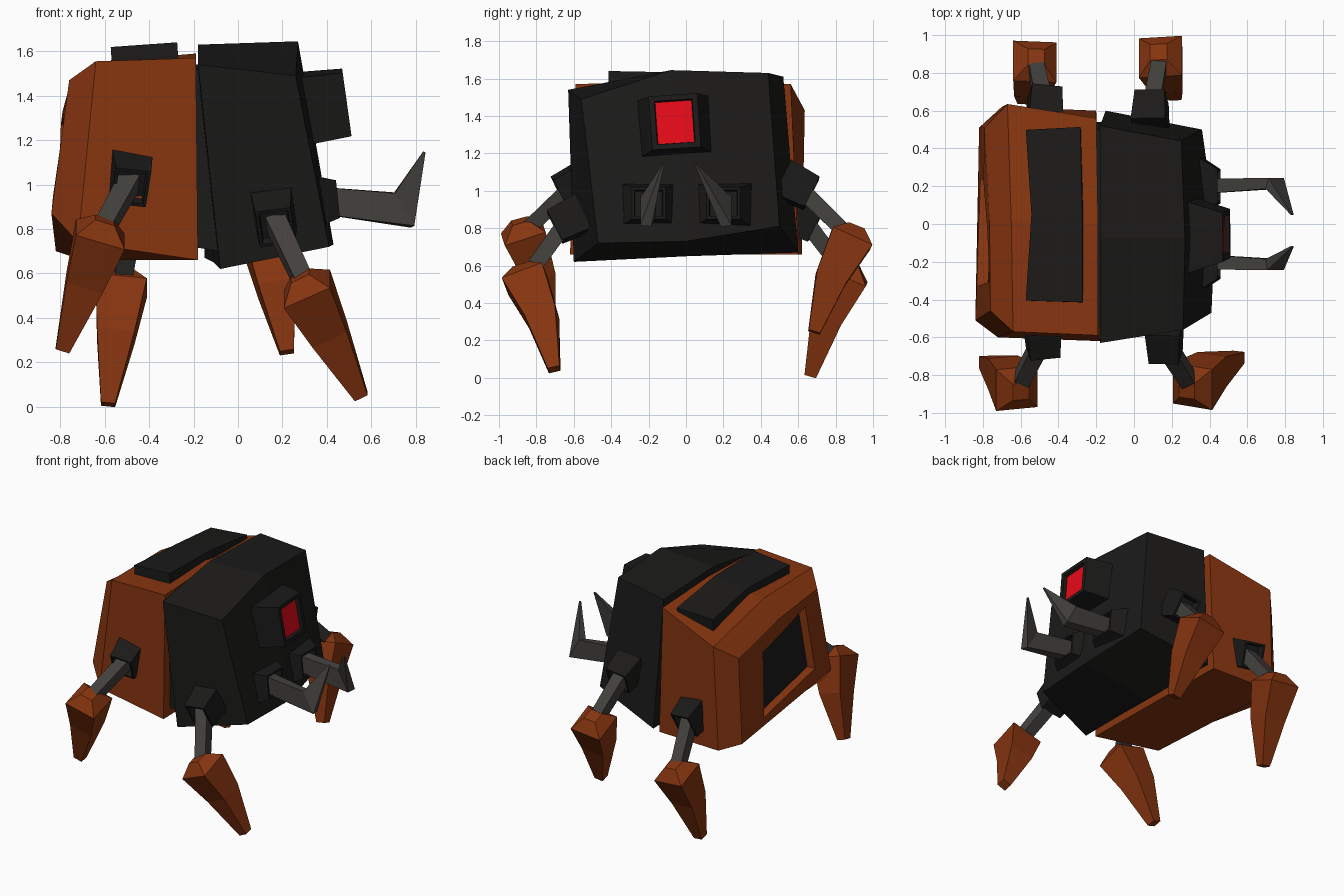
import bpy, bmesh
from mathutils import Vector as V

if "Cube" in bpy.data.objects:
    bpy.data.objects.remove(bpy.data.objects["Cube"])


def material(name, rgb):
    m = bpy.data.materials.new(name)
    m.diffuse_color = (*rgb, 1)
    m.use_nodes = True
    m.node_tree.nodes["Principled BSDF"].inputs["Base Color"].default_value = m.diffuse_color
    return m


ORANGE = material("orange", (0.24, 0.035, 0.005))
DARK = material("dark", (0.011, 0.0105, 0.01))
GREY = material("grey", (0.056, 0.052, 0.047))
RED = material("red", (0.8, 0.003, 0.009))


def finish(bm, name, mats):
    me = bpy.data.meshes.new(name)
    bm.to_mesh(me)
    bm.free()
    for m in mats:
        me.materials.append(m)
    ob = bpy.data.objects.new(name, me)
    bpy.context.collection.objects.link(ob)
    return ob


def sink(bm, face, depth):
    """Push a face inwards with steep walls and give it material 1."""
    bmesh.ops.inset_region(bm, faces=[face], thickness=0.006, depth=-depth)
    face.material_index = 1


def loft(bm, rings):
    """Skin closed rings of points, return the two end faces."""
    rings = [[bm.verts.new(p) for p in r] for r in rings]
    n = len(rings[0])
    for q, r in zip(rings, rings[1:]):
        for k in range(n):
            bm.faces.new((q[k], q[(k + 1) % n], r[(k + 1) % n], r[k]))
    ends = bm.faces.new(rings[0]), bm.faces.new(rings[-1])
    bmesh.ops.recalc_face_normals(bm, faces=bm.faces)
    return ends


def tube(name, pts, sizes, ref, mats, recess=None):
    """Four-sided loft along pts; sizes are half widths (along ref, across)."""
    bm = bmesh.new()
    pts = [V(p) for p in pts]
    rings = []
    for i, p in enumerate(pts):
        t = V()
        if i:
            t += (p - pts[i - 1]).normalized()
        if i < len(pts) - 1:
            t += (pts[i + 1] - p).normalized()
        t.normalize()
        u = (V(ref) - t * t.dot(V(ref))).normalized()
        v = t.cross(u)
        a, b = sizes[i]
        rings.append([p + u * a * s + v * b * r
                      for s, r in ((1, 1), (-1, 1), (-1, -1), (1, -1))])
    cap = loft(bm, rings)[1]
    if recess:
        bmesh.ops.inset_region(bm, faces=[cap], thickness=recess[0])
        sink(bm, cap, recess[1])
    return finish(bm, name, mats)


def hull(name, bottom, top, mats):
    """Six-sided shell; points 2 and 5 are the middle of both ends."""
    bm = bmesh.new()
    lo = [bm.verts.new(p) for p in bottom]
    hi = [bm.verts.new(p) for p in top]
    for i in range(6):
        bm.faces.new((lo[i], lo[(i + 1) % 6], hi[(i + 1) % 6], hi[i]))
    for r in (lo, hi):
        bm.faces.new((r[0], r[1], r[2], r[5]))
        bm.faces.new((r[5], r[2], r[3], r[4]))
    bmesh.ops.recalc_face_normals(bm, faces=bm.faces)
    return finish(bm, name, mats)


# rear body: front, shoulder and rear sections, with a sunken rear window
bm = bmesh.new()
rear = loft(bm, [
    [(-0.18, -0.62, 0.66), (-0.19, -0.59, 1.57), (-0.19, 0, 1.59),
     (-0.20, 0.56, 1.57), (-0.20, 0.60, 0.66)],
    [(-0.72, -0.60, 0.74), (-0.64, -0.57, 1.555), (-0.65, 0.02, 1.55),
     (-0.67, 0.635, 1.43), (-0.70, 0.62, 0.66)],
    [(-0.84, -0.51, 0.87), (-0.76, -0.46, 1.47), (-0.765, 0.02, 1.42),
     (-0.79, 0.51, 1.33), (-0.82, 0.51, 0.70)]])[1]
bmesh.ops.inset_region(bm, faces=[rear], thickness=0.11)
for v in rear.verts:
    v.co.y = v.co.y * 0.66 - 0.05
    v.co.z += 0.01
sink(bm, rear, 0.06)
finish(bm, "rear_body", [ORANGE, DARK])

# front body
hull("front_body",
     [(-0.08, -0.60, 0.62), (0.41, -0.47, 0.72), (0.43, 0.0, 0.73),
      (0.36, 0.50, 0.81), (-0.15, 0.60, 0.67), (-0.11, 0, 0.65)],
     [(-0.18, -0.63, 1.54), (0.26, -0.56, 1.49), (0.27, -0.08, 1.645),
      (0.25, 0.44, 1.63), (-0.18, 0.52, 1.61), (-0.18, -0.08, 1.63)],
     [DARK])
# plate between both bodies
hull("neck_plate",
     [(-0.21, -0.54, 0.72), (-0.08, -0.54, 0.70), (-0.08, 0, 0.70),
      (-0.12, 0.54, 0.71), (-0.21, 0.54, 0.72), (-0.21, 0, 0.72)],
     [(-0.21, -0.54, 1.52), (-0.14, -0.54, 1.52), (-0.14, 0, 1.54),
      (-0.14, 0.5, 1.54), (-0.21, 0.5, 1.54), (-0.21, 0, 1.54)],
     [DARK])

# bent strip on the back
tube("back_strip", [(-0.42, -0.41, 1.58), (-0.405, 0.05, 1.572), (-0.425, 0.50, 1.515)],
     [(0.15, 0.05), (0.135, 0.05), (0.145, 0.05)], (1, 0, 0.07), [DARK])

# eye
tube("eye", [(0.24, -0.06, 1.335), (0.49, -0.06, 1.37)],
     [(0.21, 0.155), (0.13, 0.145)], (0, 1, 0.07), [DARK, RED], recess=(0.04, 0.025))

# jaws
for side, y, tip in (("right", -0.20, -0.12), ("left", 0.20, 0.05)):
    tube("jaw_socket_" + side, [(0.31, y, 0.92), (0.45, y, 0.935)],
         [(0.18, 0.13), (0.09, 0.085)], (0, 1, 0), [DARK, DARK], recess=(0.02, 0.05))
    s = 1 if y > 0 else -1
    tube("jaw_" + side, [(0.36, y, 0.93), (0.745, y + s * 0.015, 0.885), (0.838, tip, 1.145)],
         [(0.04, 0.06), (0.03, 0.085), (0.004, 0.006)], (0, 1, 0), [GREY])

# legs: socket centre, knee, toe
LEGS = {
    "front_right": ((0.165, -0.635, 0.84), (0.31, -0.86, 0.53), (0.555, -0.705, 0.045)),
    "rear_right": ((-0.485, -0.61, 1.02), (-0.62, -0.87, 0.775), (-0.79, -0.73, 0.255)),
    "front_left": ((0.09, 0.605, 1.02), (0.14, 0.885, 0.745), (0.22, 0.685, 0.245)),
    "rear_left": ((-0.475, 0.63, 0.85), (-0.525, 0.86, 0.545), (-0.585, 0.665, 0.01)),
}
for name, (hip, knee, toe) in LEGS.items():
    hip, knee, toe = V(hip), V(knee), V(toe)
    s = 1 if hip.y > 0 else -1
    out = V((0.04, 0.85 * s, -0.42)).normalized()
    tilt = 0.14 if "front" in name else -0.16
    tube(name + "_socket", [hip - out * 0.10, hip + out * 0.075],
         [(0.092, 0.102), (0.08, 0.09)], (1, 0, tilt), [DARK, DARK], recess=(0.02, 0.05))
    tube(name + "_strut", [hip, knee], [(0.045, 0.045), (0.04, 0.04)], (1, 0, 0), [GREY])
    d = (toe - knee).normalized()
    mid = knee.lerp(toe, 0.42) - V((0, 0.025 * s, 0))
    tube(name + "_foot", [knee - d * 0.07, knee, mid, toe],
         [(0.045, 0.045), (0.115, 0.115), (0.085, 0.085), (0.032, 0.032)],
         (1, 0, 0), [ORANGE])
